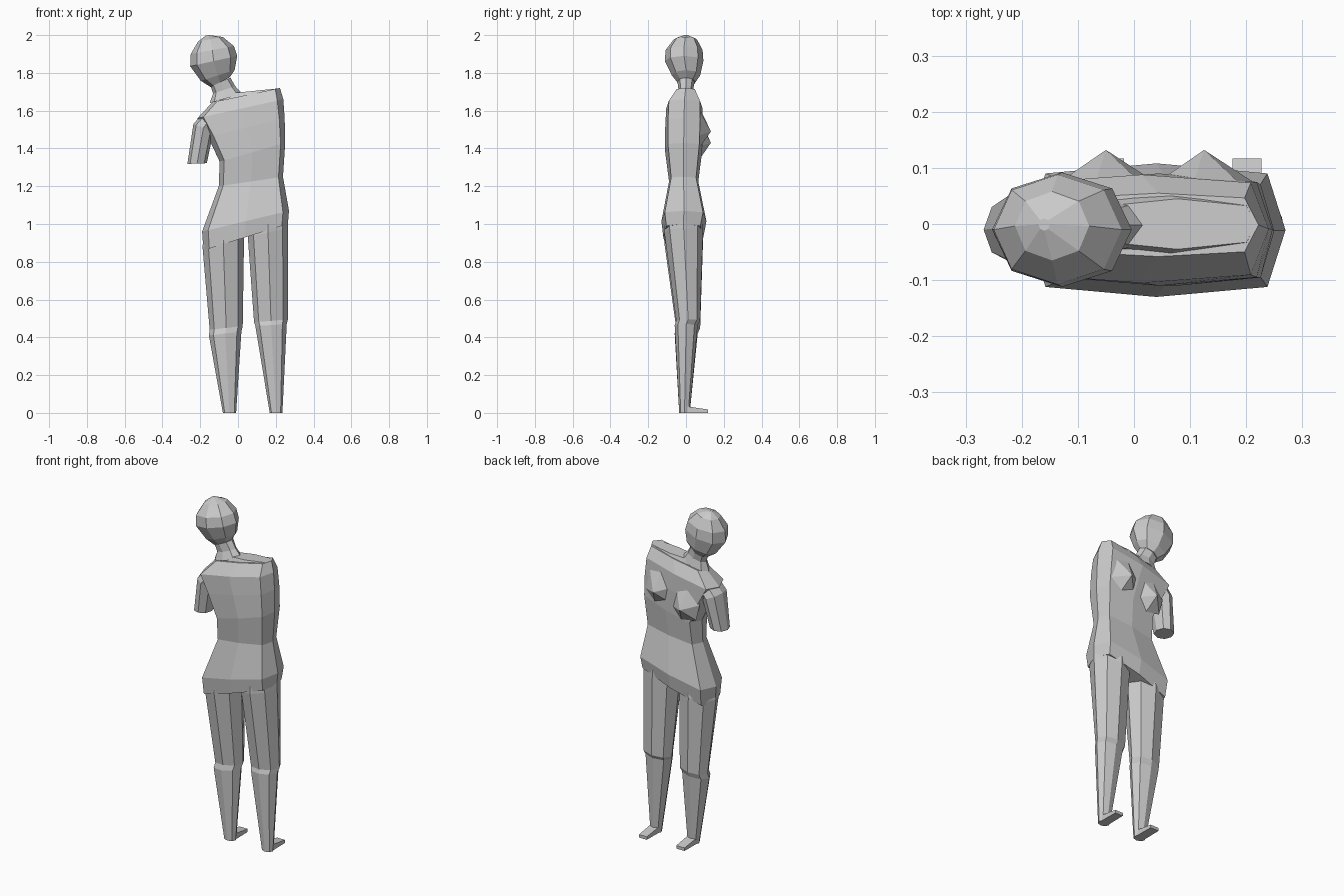
import bpy, bmesh
from mathutils import Vector


def loft(name, rings, corner=0.72, corner_y=0.72):
    """Eight-sided skin through rings (left_x, left_z, right_x, right_z, back_y, front_y)."""
    shape = [(-1, 0), (-corner, -corner_y), (0, -1), (corner, -corner_y),
             (1, 0), (corner, corner_y), (0, 1), (-corner, corner_y)]
    bm = bmesh.new()
    loops = []
    for lx, lz, rx, rz, yb, yf in rings:
        loop = []
        for u, v in shape:
            t = (u + 1) / 2
            y = (yb + yf) / 2 + v * (yf - yb) / 2
            loop.append(bm.verts.new((lx + (rx - lx) * t, y, lz + (rz - lz) * t)))
        loops.append(loop)
    for a, b in zip(loops, loops[1:]):
        for i in range(8):
            j = (i + 1) % 8
            bm.faces.new((a[i], a[j], b[j], b[i]))
    bm.faces.new(loops[0][::-1])
    bm.faces.new(loops[-1])
    return finish(name, bm)


def finish(name, bm):
    bmesh.ops.recalc_face_normals(bm, faces=bm.faces)
    mesh = bpy.data.meshes.new(name)
    bm.to_mesh(mesh)
    bm.free()
    obj = bpy.data.objects.new(name, mesh)
    bpy.context.collection.objects.link(obj)
    return obj


def pyramid(name, base, tip):
    bm = bmesh.new()
    ring = [bm.verts.new(p) for p in base]
    top = bm.verts.new(tip)
    bm.faces.new(ring)
    for i in range(len(ring)):
        bm.faces.new((ring[i], ring[(i + 1) % len(ring)], top))
    return finish(name, bm)


# Torso: tilted hips, narrow waist, sloping shoulders
loft("torso", [
    (-0.183, 0.86, 0.264, 1.00, -0.120, 0.092),
    (-0.190, 0.96, 0.270, 1.07, -0.130, 0.108),
    (-0.102, 1.20, 0.238, 1.25, -0.090, 0.065),
    (-0.097, 1.33, 0.250, 1.43, -0.110, 0.085),
    (-0.158, 1.46, 0.247, 1.56, -0.110, 0.090),
    (-0.215, 1.56, 0.240, 1.66, -0.105, 0.088),
    (-0.135, 1.645, 0.222, 1.72, -0.058, 0.055),
], corner=0.86, corner_y=0.85)

# Ridge joining the neck to the high shoulder
loft("shoulder_ridge", [
    (-0.130, 1.62, 0.220, 1.69, -0.065, 0.060),
    (-0.060, 1.69, 0.215, 1.718, -0.045, 0.045),
], corner=0.9)

# Chest: faceted cones on the +y side
for side, cx, cz in (("left", -0.05, 1.43), ("right", 0.125, 1.49)):
    offsets = [(-0.09, 0.03), (-0.065, -0.065), (0.03, -0.09),
               (0.095, -0.02), (0.065, 0.11), (-0.02, 0.13)]
    pyramid("chest_" + side, [(cx + a, 0.070, cz + b) for a, b in offsets],
            (cx, 0.132, cz))

# Short arm stump
loft("arm", [
    (-0.268, 1.318, -0.165, 1.322, -0.066, 0.046),
    (-0.236, 1.53, -0.130, 1.49, -0.088, 0.075),
    (-0.195, 1.575, -0.080, 1.56, -0.085, 0.075),
])

# Neck
loft("neck", [
    (-0.150, 1.64, 0.022, 1.69, -0.055, 0.050),
    (-0.132, 1.69, -0.015, 1.73, -0.040, 0.038),
    (-0.145, 1.73, -0.040, 1.775, -0.045, 0.045),
])

# Head, leaning to one side
loft("head", [
    (-0.145, 1.725, -0.045, 1.775, -0.045, 0.050),
    (-0.197, 1.758, -0.018, 1.815, -0.075, 0.075),
    (-0.253, 1.835, -0.004, 1.890, -0.112, 0.092),
    (-0.250, 1.900, -0.022, 1.942, -0.108, 0.088),
    (-0.212, 1.965, -0.080, 1.990, -0.065, 0.058),
    (-0.170, 1.998, -0.150, 2.000, -0.012, 0.010),
])

# Legs, each with a knee step, and flat pointed feet
legs = {
    "left": [
        (-0.080, 0.00, -0.010, 0.00, -0.036, 0.020),
        (-0.154, 0.41, 0.018, 0.43, -0.060, 0.062),
        (-0.150, 0.44, 0.025, 0.46, -0.052, 0.075),
        (-0.188, 0.88, 0.032, 0.925, -0.115, 0.090),
        (-0.180, 0.94, 0.040, 0.97, -0.110, 0.085)],
    "right": [
        (0.168, 0.00, 0.235, 0.00, -0.036, 0.020),
        (0.092, 0.46, 0.258, 0.47, -0.060, 0.062),
        (0.085, 0.48, 0.264, 0.495, -0.052, 0.075),
        (0.052, 0.93, 0.266, 0.98, -0.115, 0.090),
        (0.050, 0.97, 0.266, 1.03, -0.115, 0.090)],
}
for side, rings in legs.items():
    loft("leg_" + side, rings)
    x0, x1 = rings[0][0], rings[0][2]
    bm = bmesh.new()
    bmesh.ops.create_cube(bm, size=1)
    for v in bm.verts:
        toe = v.co.y > 0
        inset = 0.008 if toe else 0.006
        x = x0 + inset if v.co.x < 0 else x1 - inset
        z = 0 if v.co.z < 0 else (0.018 if toe else 0.038)
        v.co = Vector((x, 0.117 if toe else -0.02, z))
    finish("foot_" + side, bm)
